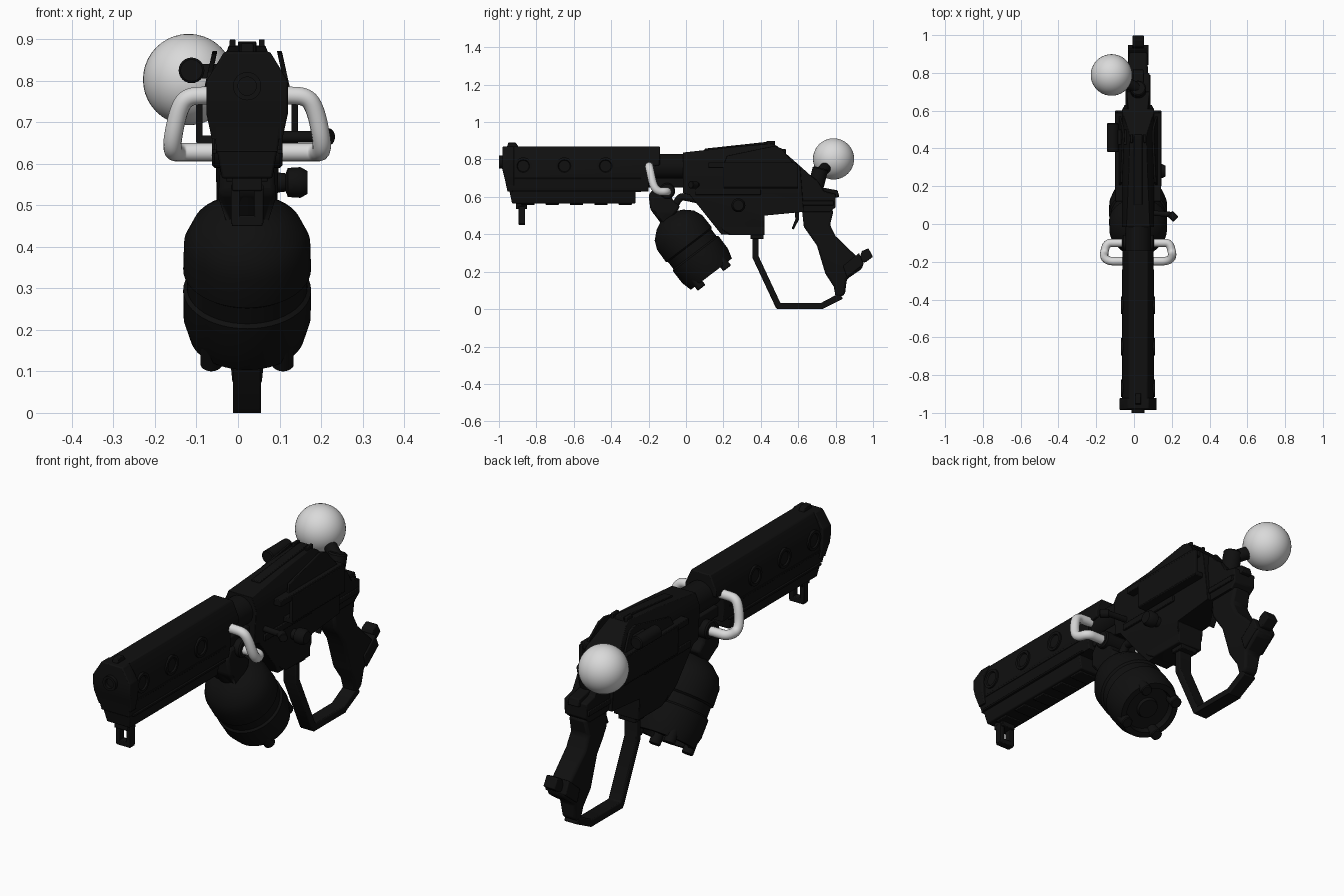
import bpy, bmesh, math
from mathutils import Vector

if "Cube" in bpy.data.objects:
    bpy.data.objects.remove(bpy.data.objects["Cube"], do_unlink=True)

MID = 0.022  # centre plane of the body


def material(name, value):
    m = bpy.data.materials.new(name)
    m.use_nodes = True
    m.diffuse_color = (value, value, value, 1)
    m.node_tree.nodes["Principled BSDF"].inputs["Base Color"].default_value = m.diffuse_color
    return m


BLACK = material("matte black", 0.005)
GREY = material("light grey", 0.7)


def finish(name, bm, mat=BLACK, bevel=0.0, angle=35):
    bmesh.ops.recalc_face_normals(bm, faces=bm.faces)
    me = bpy.data.meshes.new(name)
    bm.to_mesh(me)
    bm.free()
    me.materials.append(mat)
    ob = bpy.data.objects.new(name, me)
    bpy.context.collection.objects.link(ob)
    bpy.ops.object.select_all(action="DESELECT")
    ob.select_set(True)
    bpy.context.view_layer.objects.active = ob
    bpy.ops.object.shade_smooth_by_angle(angle=math.radians(angle))
    if bevel:
        mod = ob.modifiers.new("Bevel", "BEVEL")
        mod.width, mod.segments = bevel, 2
        mod.limit_method = "ANGLE"
    return ob


def half_width(section, z):
    if z <= section[0][0]:
        return section[0][1]
    for (z0, w0), (z1, w1) in zip(section, section[1:]):
        if z <= z1:
            return w0 + (w1 - w0) * (z - z0) / (z1 - z0)
    return section[-1][1]


def body(name, outline, section, bevel=0.005):
    """Side outline (y, z) given a half width that varies with height."""
    if not isinstance(section, list):
        section = [(0, section)]
    bm = bmesh.new()
    face = bm.faces.new([bm.verts.new((-1, y, z)) for y, z in outline])
    out = bmesh.ops.extrude_face_region(bm, geom=[face])
    bmesh.ops.translate(bm, vec=(2, 0, 0), verts=[v for v in out["geom"] if isinstance(v, bmesh.types.BMVert)])
    for z, w in section:
        bmesh.ops.bisect_plane(bm, geom=bm.verts[:] + bm.edges[:] + bm.faces[:], plane_co=(0, 0, z), plane_no=(0, 0, 1))
    for v in bm.verts:
        v.co.x = MID + v.co.x * half_width(section, v.co.z)
    return finish(name, bm, bevel=bevel)


def box(name, x, y, z, bevel=0.003):
    bm = bmesh.new()
    bmesh.ops.create_cube(bm, size=1)
    for v in bm.verts:
        v.co = [(r[0] + r[1]) / 2 + c * (r[1] - r[0]) for r, c in zip((x, y, z), v.co)]
    return finish(name, bm, bevel=bevel)


def lathe(name, profile, start, direction, mat=BLACK, steps=40):
    """Profile of (radius, distance) spun around an axis."""
    bm = bmesh.new()
    vs = [bm.verts.new((r, 0, s)) for r, s in profile]
    es = [bm.edges.new(p) for p in zip(vs, vs[1:])]
    bmesh.ops.spin(bm, geom=vs + es, axis=(0, 0, 1), cent=(0, 0, 0), angle=math.tau, steps=steps)
    bmesh.ops.remove_doubles(bm, verts=bm.verts, dist=0.0001)
    q = Vector(direction).to_track_quat("Z", "Y")
    for v in bm.verts:
        v.co = q @ v.co + Vector(start)
    return finish(name, bm, mat)


def rod(name, a, b, r):
    a, b = Vector(a), Vector(b)
    n, e = (b - a).length, r * 0.15
    return lathe(name, [(0, 0), (r - e, 0), (r, e), (r, n - e), (r - e, n), (0, n)], a, b - a, steps=24)


def tube(name, points, r, mat):
    cu = bpy.data.curves.new(name, "CURVE")
    cu.dimensions = "3D"
    cu.bevel_depth, cu.bevel_resolution, cu.resolution_u = r, 5, 8
    cu.use_fill_caps = True
    sp = cu.splines.new("NURBS")
    sp.points.add(len(points) - 1)
    for p, co in zip(sp.points, points):
        p.co = (*co, 1)
    sp.order_u, sp.use_endpoint_u = 3, True
    cu.materials.append(mat)
    ob = bpy.data.objects.new(name, cu)
    bpy.context.collection.objects.link(ob)


# Barrel shroud
body("upper_shroud", [(-.98, .75), (-.98, .87), (-.14, .87), (-.14, .77), (-.2, .76), (-.2, .63), (-.955, .63)],
     [(.63, .073), (.69, .082), (.8, .082), (.87, .05)])
body("lower_shroud", [(-.95, .66), (-.93, .565), (-.27, .565), (-.27, .66)], [(.56, .06), (.63, .072)])
body("muzzle_collar", [(-.985, .76), (-.98, .87), (-.92, .87), (-.92, .66), (-.96, .66)],
     [(.66, .085), (.72, .098), (.8, .098), (.87, .055)])
lathe("muzzle", [(0, .05), (.022, .05), (.022, 0), (.034, 0), (.034, .1), (0, .1)], (MID, -1, .787), (0, 1, 0))
body("front_sight", [(-.96, .86), (-.95, .89), (-.91, .89), (-.89, .86)], .015, .003)
for i, y in enumerate((-.87, -.65, -.43)):
    for s in (-1, 1):
        lathe(f"shroud_port_{i}_{s}", [(.046, 0), (.046, .09), (.034, .09), (.03, .083), (0, .083)],
              (MID, y, .765), (s, 0, 0), steps=28)
for i in range(5):
    y = -.88 + i * .13
    box(f"shroud_rib_{i}", (MID - .05, MID + .05), (y, y + .07), (.557, .58))
for s in (-1, 1):
    for z in (.625, .69):
        box(f"shroud_groove_strip_{s}_{z}", (MID + s * .079 - .006, MID + s * .079 + .006), (-.93, -.24), (z, z + .01), .002)
rod("barrel", (MID, -.3, .762), (MID, .05, .762), .068)
body("barrel_underside", [(-.24, .65), (-.24, .7), (.02, .7), (.02, .65)], .05)

# Front sling loop
box("loop_mount", (MID - .036, MID + .036), (-.91, -.85), (.535, .58))
for s in (-1, 1):
    box(f"loop_side_{s}", (MID + s * .028 - .011, MID + s * .028 + .011), (-.895, -.86), (.455, .55))
box("loop_bottom", (MID - .037, MID + .037), (-.895, -.86), (.45, .475))

# Receiver
body("receiver", [(-.016, .62), (-.016, .837), (.26, .868), (.46, .885), (.49, .87), (.61, .765), (.63, .52), (.42, .5),
                  (.417, .395), (.19, .398), (.02, .61)],
     [(.4, .055), (.46, .072), (.62, .076), (.78, .085), (.83, .065), (.89, .042)])
body("top_rail", [(.1, .84), (.1, .858), (.44, .895), (.47, .895), (.48, .85)], .022, .003)
for s in (-1, 1):
    box(f"side_rail_{s}", (MID + s * .115 - .008, MID + s * .115 + .008), (.2, .6), (.65, .775))
    box(f"rail_foot_{s}", (MID + s * .094 - .028, MID + s * .094 + .028), (.2, .6), (.645, .668))
    box(f"rail_roof_{s}", (MID + s * .094 - .028, MID + s * .094 + .028), (.12, .59), (.755, .785))
    box(f"sight_ear_{s}", (MID + s * .035 - .007, MID + s * .035 + .007), (.43, .475), (.86, .9))
    box(f"side_panel_{s}", (MID + s * .078 - .008, MID + s * .078 + .008), (.05, .4), (.61, .64))
    # Slanted fin beside the roof
    fin = body(f"roof_fin_{s}", [(.2, .77), (.22, .82), (.47, .872), (.51, .86), (.58, .77)], .006, .002)
    for v in fin.data.vertices:
        v.co.x += s * (.1 - (v.co.z - .77) * .22)
body("magazine_block", [(.2, .42), (.24, .395), (.42, .395), (.42, .56), (.15, .56), (.11, .51)], .066)
lathe("side_knob", [(.03, 0), (.022, .07), (.035, .075), (.037, .105), (.028, .122), (0, .122)],
      (.045, .28, .555), (1, 0, 0))
rod("charging_lever", (.08, .06, .665), (.2, .05, .665), .014)
rod("lever_tip", (.19, .055, .665), (.222, .025, .665), .02)
rod("side_cylinder", (-.112, .38, .825), (-.112, .535, .825), .031)
box("cylinder_bracket", (-.105, -.02), (.42, .5), (.805, .84))

# Rear housing and ball mount
body("rear_housing", [(.56, .52), (.56, .77), (.61, .765), (.66, .72), (.7, .69), (.74, .63), (.8, .615), (.8, .545),
                      (.77, .52)], [(.52, .055), (.6, .06), (.69, .06), (.77, .05)])
box("rear_band", (MID - .066, MID + .066), (.6, .79), (.555, .58))
body("hammer", [(.7, .62), (.73, .65), (.81, .635), (.82, .6), (.77, .59)], .028)
rod("mount_post", (MID, .69, .64), (MID, .72, .755), .042)
rod("mount_arm", (MID, .715, .725), (-.09, .775, .785), .03)
n = 20
lathe("ball", [(.11 * math.sin(math.pi * i / n), -.11 * math.cos(math.pi * i / n)) for i in range(n + 1)],
      (-.119, .789, .803), (0, 0, 1), GREY, 40)

# Grip, trigger and guard
body("grip", [(.62, .53), (.79, .53), (.77, .45), (.8, .39), (.95, .245), (.94, .215), (.86, .16), (.85, .08), (.83, .065),
              (.8, .065), (.79, .12), (.745, .19), (.7, .34), (.63, .44)],
     [(.06, .034), (.2, .048), (.4, .052), (.53, .045)], .012)
body("grip_heel", [(.86, .17), (.95, .24), (.925, .3), (.84, .23)], .055)
body("heel_stud", [(.92, .25), (.94, .31), (.975, .325), (1, .28), (.96, .25)], .03)
body("trigger", [(.58, .53), (.605, .53), (.605, .48), (.575, .425), (.565, .43), (.585, .48)], .012, .003)
body("guard", [(.355, .42), (.355, .275), (.48, .008), (.49, 0), (.73, 0), (.84, .055), (.82, .085), (.72, .032),
               (.505, .032), (.387, .285), (.387, .42)], .034)
box("guard_socket", (MID - .045, MID + .045), (.345, .415), (.375, .42))

# Underslung canister, tilted back
AXIS = Vector((0, .606, -.795))
TOP = Vector((MID, -.128, .533))
lathe("canister", [(0, -.02), (.05, -.02), (.05, .05), (.09, .07), (.132, .108), (.152, .155), (.154, .235), (.145, .243),
                   (.145, .29), (.154, .298), (.153, .38), (.138, .435), (.112, .435), (.106, .405), (.05, .405),
                   (.045, .42), (0, .42)], TOP, AXIS, steps=48)
side = Vector((1, 0, 0))
up = AXIS.cross(side)
for i in range(4):
    a = math.radians(45 + 90 * i)
    p = TOP + (side * math.cos(a) + up * math.sin(a)) * .122
    rod(f"canister_lug_{i}", p + AXIS * .38, p + AXIS * .462, .026)
body("canister_neck", [(-.2, .61), (-.17, .65), (-.09, .65), (-.07, .58), (-.03, .55), (-.07, .49), (-.12, .46), (-.19, .53)],
     [(.46, .05), (.52, .07), (.65, .06)], .012)
rod("pivot", (MID - .085, -.1, .632), (MID + .085, -.1, .632), .042)
tube("neck_link", [(MID, -.07, .53), (MID, -.04, .6), (MID, .0, .6), (MID, .08, .58)], .02, BLACK)

# Side handles
for s, label in ((1, "left"), (-1, "right")):
    path = [(.05, -.197, .765), (.1, -.197, .765), (.145, -.197, .762), (.165, -.19, .73), (.18, -.175, .66),
            (.18, -.15, .628), (.165, -.1, .628), (.12, -.1, .628), (.05, -.1, .628)]
    tube(f"{label}_handle", [(MID + s * x, y, z) for x, y, z in path], .022, GREY)
